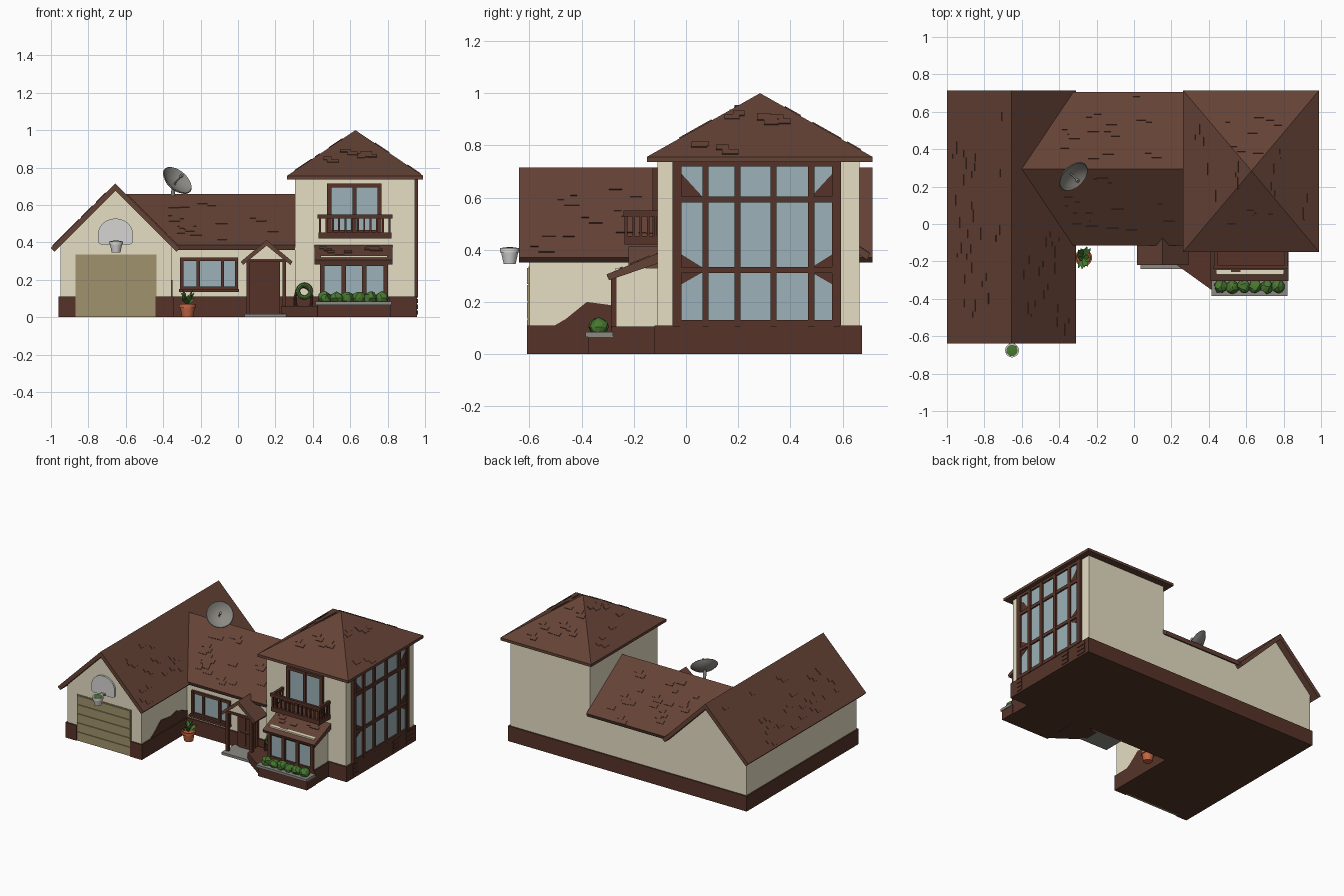
import bpy, bmesh, math, random
from mathutils import Vector, Matrix

if "Cube" in bpy.data.objects:
    bpy.data.objects.remove(bpy.data.objects["Cube"])
random.seed(4)

def material(name, rgb):
    m = bpy.data.materials.new(name)
    m.diffuse_color = [((c / 255 + .055) / 1.055) ** 2.4 for c in rgb] + [1]
    m.use_nodes = True
    m.node_tree.nodes["Principled BSDF"].inputs["Base Color"].default_value = m.diffuse_color
    return m
CREAM = material("cream wall", (230, 222, 195))
ROOF = material("roof brown", (100, 66, 54))
TRIM = material("trim brown", (86, 52, 41))
GLASS = material("window glass", (156, 178, 184))
TAN = material("garage tan", (160, 146, 108))
GREEN = material("leaf green", (72, 120, 48))
CLAY = material("terracotta", (196, 102, 66))
GREY = material("stone grey", (140, 138, 132))
LIGHT = material("light grey", (214, 213, 210))

def finish(name, bm, mat, smooth=False):
    bmesh.ops.recalc_face_normals(bm, faces=bm.faces)
    me = bpy.data.meshes.new(name)
    bm.to_mesh(me)
    bm.free()
    me.materials.append(mat)
    ob = bpy.data.objects.new(name, me)
    bpy.context.collection.objects.link(ob)
    if smooth:
        bpy.ops.object.select_all(action='DESELECT')
        ob.select_set(True)
        bpy.context.view_layer.objects.active = ob
        bpy.ops.object.shade_smooth_by_angle(angle=math.radians(40))
    return ob

def loft(name, a, b, mat):
    """Closed solid between two matching rings of points."""
    bm = bmesh.new()
    va, vb = [bm.verts.new(p) for p in a], [bm.verts.new(p) for p in b]
    bm.faces.new(va)
    bm.faces.new(vb[::-1])
    for i in range(len(a)):
        j = (i + 1) % len(a)
        bm.faces.new((va[i], vb[i], vb[j], va[j]))
    return finish(name, bm, mat)

def prism(name, pts, axis, lo, hi, mat):
    """Extrude a 2D profile along an axis."""
    def ring(w):
        return [{'x': (w, p, q), 'y': (p, w, q), 'z': (p, q, w)}[axis] for p, q in pts]
    return loft(name, ring(lo), ring(hi), mat)

def box(name, x0, x1, y0, y1, z0, z1, mat):
    return prism(name, [(x0, y0), (x1, y0), (x1, y1), (x0, y1)], 'z', z0, z1, mat)

def lathe(name, prof, loc, mat, quat=None, seg=24):
    bm = bmesh.new()
    vs = [bm.verts.new((r, 0, z)) for r, z in prof]
    es = [bm.edges.new(e) for e in zip(vs, vs[1:])]
    bmesh.ops.spin(bm, geom=vs + es, cent=(0, 0, 0), axis=(0, 0, 1), angle=math.tau, steps=seg)
    bmesh.ops.remove_doubles(bm, verts=bm.verts, dist=1e-5)
    rot = quat.to_matrix().to_4x4() if quat else Matrix()
    bm.transform(Matrix.Translation(loc) @ rot)
    return finish(name, bm, mat, True)

def rod(name, p, q, r, mat):
    p, q = Vector(p), Vector(q)
    d = q - p
    return lathe(name, [(0, 0), (r, 0), (r, d.length), (0, d.length)], p, mat,
                 d.to_track_quat('Z', 'Y'), 10)

def panel(name, side, pos, u0, u1, z0, z1, depth, mat):
    if side == 'front':
        return box(name, u0, u1, pos - depth, pos + .004, z0, z1, mat)
    return box(name, pos - .004, pos + depth, u0, u1, z0, z1, mat)

def window(name, side, pos, us, zs, w=.022, depth=.018):
    """Glass plate with bars centred on the given lines."""
    h = w / 2
    panel(name + "_glass", side, pos, us[0], us[-1], zs[0], zs[-1], .006, GLASS)
    for u in us:
        panel(name + "_post", side, pos, u - h, u + h, zs[0] - h, zs[-1] + h, depth, TRIM)
    for z in zs:
        panel(name + "_rail", side, pos, us[0] - h, us[-1] + h, z - h, z + h, depth - .002, TRIM)

def shingles(name, bl, br, tr, tl, n, size=.06):
    """Loose raised shingles scattered over one roof slope."""
    bl, br, tr, tl = map(Vector, (bl, br, tr, tl))
    u = (br - bl).normalized()
    nrm = u.cross((tr + tl) / 2 - (bl + br) / 2).normalized()
    basis = Matrix((u, nrm.cross(u), nrm)).transposed().to_4x4()
    bm = bmesh.new()
    for _ in range(n):
        t, s = random.uniform(.08, .85), random.uniform(.08, .92)
        a, b = bl.lerp(tl, t), br.lerp(tr, t)
        if (b - a).length < size * 2.5:
            continue
        p = a.lerp(b, min(max(s, .17), .83) if tr == tl else s)
        for k in range(random.choice((1, 1, 2))):
            off = u * k * size * .5 + basis.to_3x3() @ Vector((0, -k * size * .5, 0))
            sc = Matrix.Diagonal((size * random.uniform(.7, 1.1), size * .5, .008, 1))
            bmesh.ops.create_cube(bm, size=1, matrix=Matrix.Translation(p + off) @ basis @ sc)
    finish(name, bm, ROOF)

# Plinth with the garage door notch
prism("plinth", [(-.96, -.61), (-.87, -.61), (-.87, -.59), (-.44, -.59), (-.44, -.61), (-.345, -.61),
                 (-.345, -.09), (.298, -.09), (.298, -.12), (.957, -.12), (.957, .675), (-.96, .675)],
      'z', 0, .11, TRIM)
for y0, y1, zs in ((-.05, .0, 3), (.41, .47, 3), (.56, .64, 3)):
    for i in range(zs):
        box("plinth_brick", .95, .962, y0, y1, .015 + i * .03, .037 + i * .03, TRIM)

# Garage wing
prism("garage_walls", [(-.95, .02), (-.355, .02), (-.355, .38), (-.655, .68), (-.95, .385)], 'y', -.6, .665, CREAM)
prism("garage_roof", [(-1, .37), (-.655, .715), (-.31, .37), (-.33, .35), (-.655, .675), (-.98, .35)],
      'y', -.64, .715, ROOF)
shingles("garage_shingles_right", (-.31, -.62, .37), (-.31, -.05, .37), (-.655, -.05, .715), (-.655, -.62, .715), 14)
shingles("garage_shingles_left", (-1, .7, .37), (-1, -.62, .37), (-.655, -.62, .715), (-.655, .7, .715), 26)
box("garage_door", -.87, -.437, -.604, -.585, 0, .335, TAN)
for i in range(5):
    box("garage_door_panel", -.865, -.442, -.61, -.6, .004 + i * .066, .066 + i * .066, TAN)
prism("exposed_brick_patch", [(-.52, .1), (-.46, .135), (-.38, .2), (-.27, .185), (-.2, .2), (-.08, .16), (-.08, .1)],
      'x', -.358, -.35, TRIM)

# Middle wing with mitred roof
prism("middle_walls", [(-.08, .02), (.665, .02), (.665, .378), (.295, .63), (-.08, .378)], 'x', -.4, .31, CREAM)
sec = [(-.115, .385), (.295, .66), (.705, .385), (.695, .36), (.295, .63), (-.105, .36)]
loft("middle_roof", [(x, y, z) for x, (y, z) in zip((-.335, -.61, -.335, -.335, -.61, -.335), sec)],
     [(.308, y, z) for y, z in sec], ROOF)
shingles("middle_shingles_front", (-.3, -.11, .387), (.25, -.11, .387), (.25, .295, .66), (-.52, .295, .66), 18)
shingles("middle_shingles_back", (.25, .7, .387), (-.3, .7, .387), (-.52, .295, .66), (.25, .295, .66), 18)
window("middle_window", 'front', -.08, [-.3, -.213, -.083, -.008], [.155, .31], .018)
box("middle_window_sill", -.315, .005, -.115, -.08, .135, .15, TRIM)

# Tower
box("tower_walls", .305, .945, -.11, .665, .02, .745, CREAM)
box("tower_eave", .262, .99, -.15, .715, .737, .756, ROOF)
c = [(.262, -.15, .756), (.99, -.15, .756), (.99, .715, .756), (.262, .715, .756)]
apex = (.628, .284, 1)
loft("tower_roof", c, [Vector(apex) + (Vector(p) - Vector(apex)) * .004 for p in c], ROOF)
for i in range(4):
    shingles("tower_shingles", c[i], c[(i + 1) % 4], apex, apex, 8)
window("side_window", 'right', .945, [-.035, .075, .197, .335, .48, .578], [.118, .322, .592, .73], .024)
for m in (1, -1):  # corner braces, mirrored about the window centre
    def f(pts):
        return [(.2715 + m * (y - .2715), z) for y, z in pts]
    box("side_window_jamb", .94, .962, *sorted(.2715 + m * (y - .2715) for y in (-.052, -.017)), .11, .738, TRIM)
    for tri in ([(-.03, .6), (.066, .6), (-.03, .705)], [(-.03, .33), (.066, .33), (-.03, .39)],
                [(-.03, .315), (.066, .315), (-.03, .26)]):
        prism("side_window_brace", f(tri), 'x', .944, .954, TRIM)
window("balcony_window", 'front', -.11, [.488, .622, .757], [.455, .705])

# Balcony
box("balcony_floor", .43, .82, -.235, -.1, .42, .452, TRIM)
box("balcony_front_rail", .425, .825, -.24, -.222, .528, .55, TRIM)
for x in (.43, .802):
    box("balcony_side_rail", x, x + .018, -.235, -.1, .528, .55, TRIM)
    for i in range(5):
        y = -.234 + i * .028
        box("balcony_side_baluster", x + .004, x + .014, y, y + .01, .45, .53, TRIM)
for i in range(12):
    x = .435 + i * .0336
    box("balcony_baluster", x, x + .01, -.235, -.225, .45, .53, TRIM)

# Bay window, its roof and planter
box("bay_walls", .44, .80, -.27, -.1, .02, .33, CREAM)
box("bay_plinth", .43, .81, -.285, -.1, 0, .105, TRIM)
window("bay_window", 'front', -.27, [.45, .565, .675, .79], [.11, .285], .024)
prism("bay_roof", [(-.305, .305), (-.1, .39), (-.1, .35), (-.295, .283)], 'x', .41, .825, ROOF)
shingles("bay_shingles", (.42, -.3, .308), (.82, -.3, .308), (.82, -.12, .382), (.42, -.12, .382), 7, .05)
box("planter_base", .425, .815, -.375, -.27, 0, .07, TRIM)
box("planter_lip", .415, .82, -.385, -.28, .066, .084, GREY)
prism("planter_corner", [(.23, -.1), (.23, -.22), (.425, -.36), (.43, -.1)], 'z', 0, .06, TRIM)

def bush(name, loc, size):
    bm = bmesh.new()
    bmesh.ops.create_icosphere(bm, subdivisions=2, radius=1)
    for v in bm.verts:
        v.co = Vector(loc) + Vector(a * b for a, b in zip(v.co, size)) * random.uniform(.85, 1.12)
    finish(name, bm, GREEN)
for i in range(6):
    bush("planter_bush", (.465 + i * .061, -.335, .103), (.036, .036, .036))

# Front door and gabled porch
box("door_step", .035, .27, -.24, -.08, 0, .018, GREY)
box("door_frame", .065, .225, -.1, -.07, .015, .315, TRIM)
box("front_door", .08, .21, -.106, -.09, .018, .3, TRIM)
for x in (.092, .152):
    for z0, z1 in ((.04, .13), (.15, .24), (.255, .29)):
        box("door_panel", x, x + .046, -.112, -.1, z0, z1, TRIM)
for x in (.045, .237):
    box("porch_post", x, x + .02, -.205, -.185, .015, .31, TRIM)
    box("porch_side_beam", x, x + .02, -.205, -.08, .295, .312, TRIM)
box("porch_beam", .04, .262, -.207, -.187, .295, .312, TRIM)
prism("porch_gable", [(.055, .31), (.247, .31), (.151, .385)], 'y', -.2, -.08, CREAM)
prism("porch_roof", [(.015, .297), (.153, .413), (.292, .297), (.28, .28), (.153, .383), (.027, .28)],
      'y', -.22, -.06, ROOF)

# Basketball hoop with a plant sitting in its net
arch = [(-.655 + .093 * math.cos(a), .445 + .083 * math.sin(a)) for a in [math.pi * i / 14 for i in range(15)]]
prism("backboard", arch + [(-.748, .4), (-.735, .39), (-.575, .39), (-.562, .4)], 'y', -.612, -.595, LIGHT)
lathe("hoop_net", [(0, .345), (.023, .345), (.033, .39), (.037, .39), (.037, .406), (.03, .406), (0, .395)],
      (-.652, -.676, 0), LIGHT)
lathe("hoop_plant", [(0, .396), (.033, .396), (.03, .407), (0, .411)], (-.652, -.676, 0), GREEN)
box("hoop_bracket", -.667, -.637, -.645, -.605, .393, .405, GREY)

# Satellite dish on the ridge
n = Vector((.55, -.55, .62)).normalized()
base = Vector((-.33, .26, .725)) - n * .028
lathe("dish", [(0, 0), (.045, .008), (.075, .023), (.092, .038), (.088, .042), (.07, .029), (.04, .014), (0, .008)],
      base, GREY, n.to_track_quat('Z', 'Y'), 32)
rod("dish_mast", (-.35, .29, .63), base + n * .004, .011, GREY)
rod("dish_feed_arm", base, base + n * .075, .004, GREY)
rod("dish_feed", base + n * .07, base + n * .085, .01, GREY)

# Potted plant
lathe("flower_pot", [(0, 0), (.03, 0), (.039, .05), (.046, .05), (.046, .07), (.038, .07), (.036, .06), (0, .06)],
      (-.27, -.18, 0), CLAY)
bm = bmesh.new()
for i in range(16):
    a, r, h = i * 2.4, .03 + .035 * (i % 4) / 3, .15 - .045 * (i % 4) / 3
    d, s = Vector((math.cos(a), math.sin(a), 0)), Vector((-math.sin(a), math.cos(a), 0)) * .012
    o = Vector((-.27, -.18, 0))
    pts = [o + Vector((0, 0, .06)), o + d * r * .6 + s + Vector((0, 0, h * .85)),
           o + d * r + Vector((0, 0, h)), o + d * r * .6 - s + Vector((0, 0, h * .85))]
    bm.faces.new([bm.verts.new(p) for p in pts])
finish("pot_leaves", bm, GREEN)

# Garden hose hanging on the tower wall
def coil(name, cx, cz, rx, rz, r, mat, y):
    bpy.ops.mesh.primitive_torus_add(major_radius=1, minor_radius=r / rx, major_segments=28, minor_segments=8,
                                     location=(cx, y, cz), rotation=(math.pi / 2, 0, 0))
    ob = bpy.context.object
    ob.name, ob.scale = name, (rx, rz, rx)
    ob.data.materials.append(mat)
    bpy.ops.object.shade_smooth_by_angle(angle=math.radians(40))
coil("hose_coil", .355, .14, .034, .034, .011, GREEN, -.128)
coil("hose_loop", .35, .095, .045, .072, .007, TRIM, -.128)
